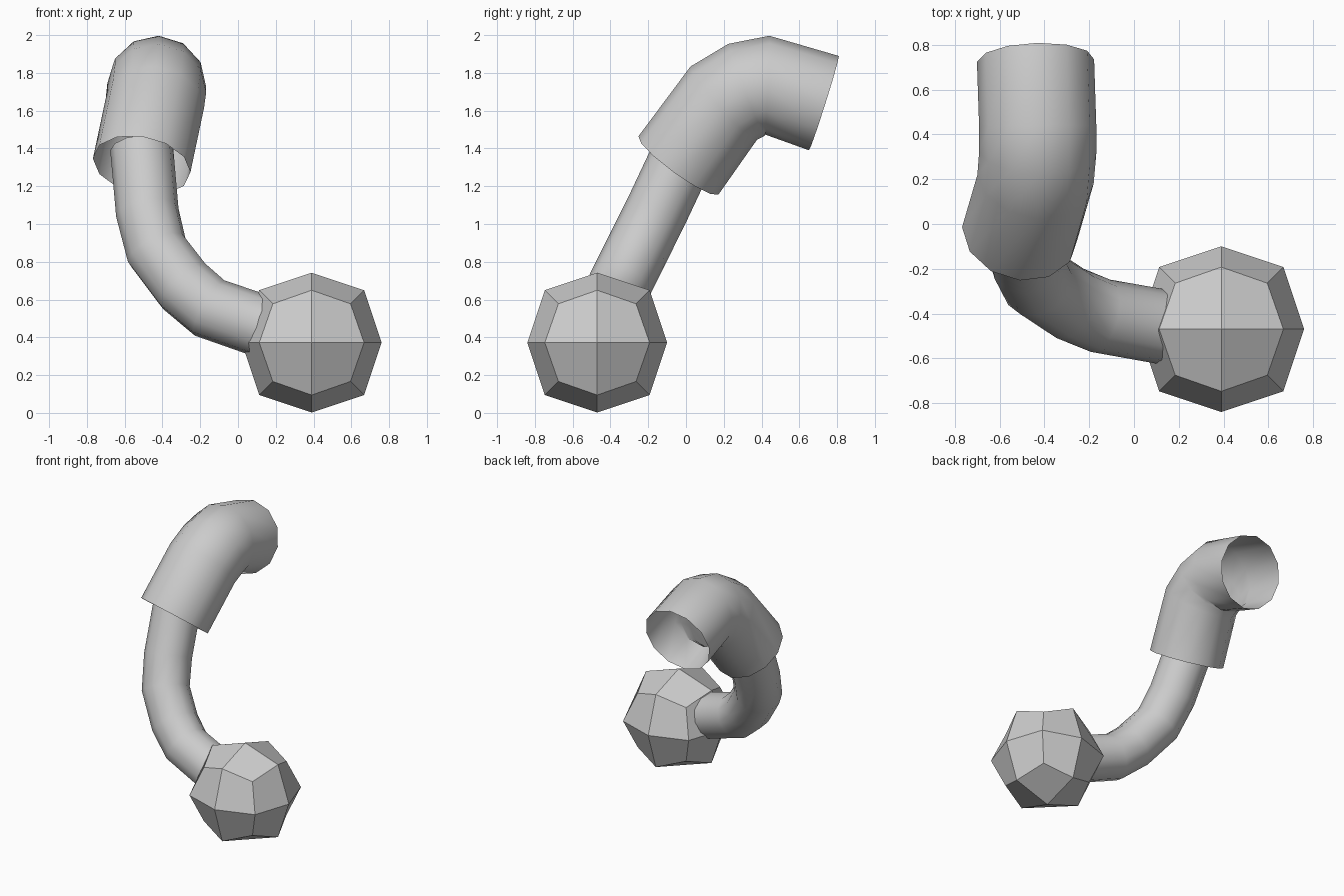
import bpy, bmesh, math
from mathutils import Vector

if "Cube" in bpy.data.objects:
    bpy.data.objects.remove(bpy.data.objects["Cube"])

grey = bpy.data.materials.new("light_grey")
grey.diffuse_color = (0.6, 0.6, 0.6, 1)
grey.use_nodes = True
grey.node_tree.nodes["Principled BSDF"].inputs["Base Color"].default_value = grey.diffuse_color


def finish(name, bm, smooth):
    me = bpy.data.meshes.new(name)
    bm.to_mesh(me)
    bm.free()
    me.materials.append(grey)
    ob = bpy.data.objects.new(name, me)
    bpy.context.collection.objects.link(ob)
    if smooth:
        bpy.ops.object.select_all(action='DESELECT')
        ob.select_set(True)
        bpy.context.view_layer.objects.active = ob
        bpy.ops.object.shade_smooth_by_angle(angle=math.radians(40))
    return ob


def tube(name, path, radius, sides=12):
    """Open tube swept along a path of points."""
    pts = [Vector(p) for p in path]
    dirs = [(b - a).normalized() for a, b in zip(pts, pts[1:])]
    tangents = [dirs[0]] + [(a + b).normalized() for a, b in zip(dirs, dirs[1:])] + [dirs[-1]]
    bm = bmesh.new()
    u = tangents[0].cross(Vector((1, 0, 0))).normalized()
    rings = []
    for p, t in zip(pts, tangents):
        u = (u - t * u.dot(t)).normalized()
        v = t.cross(u)
        rings.append([bm.verts.new(p + radius * (u * math.cos(a) + v * math.sin(a)))
                      for a in (2 * math.pi * i / sides for i in range(sides))])
    for r, s in zip(rings, rings[1:]):
        for i in range(sides):
            j = (i + 1) % sides
            bm.faces.new((r[i], r[j], s[j], s[i]))
    return finish(name, bm, True)


# Faceted ball: a cube rounded by one subdivision step
bm = bmesh.new()
bmesh.ops.create_cube(bm, size=0.74)
bmesh.ops.translate(bm, verts=bm.verts, vec=(0.39, -0.47, 0.372))
ball = finish("ball", bm, False)
sub = ball.modifiers.new("round", 'SUBSURF')
sub.levels = sub.render_levels = 1
sub.use_limit_surface = False

# Thin bent arm rising out of the ball into the sleeve
tube("lower_arm", [(0.30, -0.49, 0.40), (-0.15, -0.41, 0.555), (-0.285, -0.355, 0.67),
                   (-0.43, -0.26, 0.86), (-0.48, -0.16, 1.06), (-0.51, 0.0, 1.40)], 0.167)

# Wide bent sleeve, open at both ends
tube("upper_sleeve", [(-0.51, -0.04, 1.31), (-0.44, 0.20, 1.64), (-0.43, 0.32, 1.71),
                      (-0.43, 0.43, 1.735), (-0.44, 0.73, 1.64)], 0.262)
